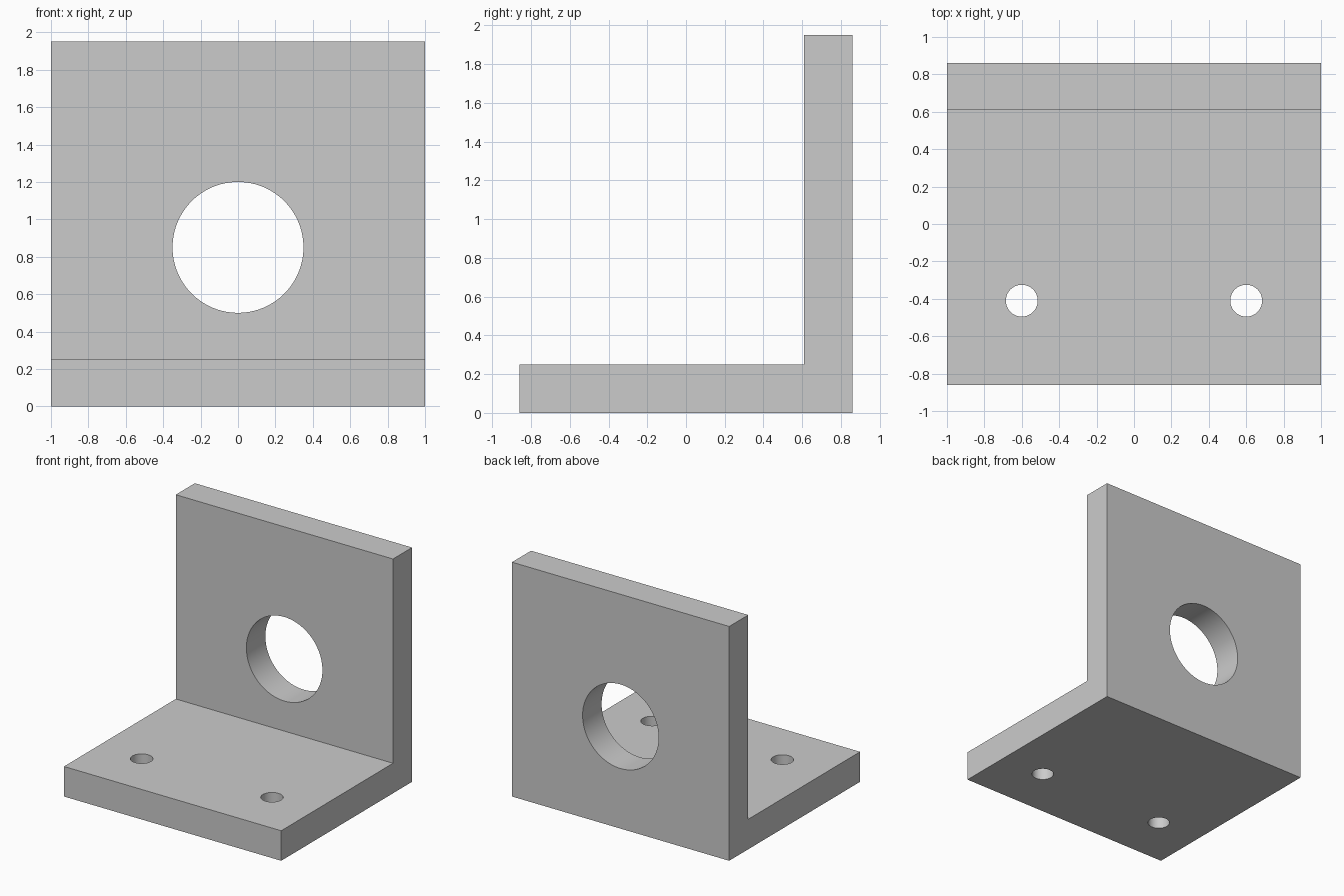
import bpy
import bmesh
from mathutils import Matrix

cube = bpy.data.objects.get("Cube")
if cube:
    bpy.data.objects.remove(cube, do_unlink=True)

HALF_WIDTH, DEPTH, HEIGHT, THICK = 1.0, 0.86, 1.95, 0.25

# Plain grey metal
metal = bpy.data.materials.new("grey metal")
metal.use_nodes = True
grey = (0.6, 0.6, 0.6, 1)
metal.diffuse_color = grey
metal.node_tree.nodes["Principled BSDF"].inputs["Base Color"].default_value = grey


def add_object(name, bm):
    bmesh.ops.recalc_face_normals(bm, faces=bm.faces)
    mesh = bpy.data.meshes.new(name)
    bm.to_mesh(mesh)
    bm.free()
    mesh.materials.append(metal)
    obj = bpy.data.objects.new(name, mesh)
    bpy.context.collection.objects.link(obj)
    return obj


def drill(target, name, radius, location, axis):
    """Cut a round through hole along the given axis."""
    bm = bmesh.new()
    turn = Matrix.Rotation(1.5707963, 4, "X") if axis == "Y" else Matrix()
    bmesh.ops.create_cone(bm, cap_ends=True, segments=96, radius1=radius,
                          radius2=radius, depth=2 * THICK,
                          matrix=Matrix.Translation(location) @ turn)
    cutter = add_object(name, bm)
    cutter.hide_render = True
    mod = target.modifiers.new(name, "BOOLEAN")
    mod.operation = "DIFFERENCE"
    mod.solver = "EXACT"
    mod.object = cutter
    bpy.context.view_layer.objects.active = target
    bpy.ops.object.modifier_apply(modifier=mod.name)
    bpy.data.objects.remove(cutter, do_unlink=True)


# L-shaped profile extruded across the width
inner = DEPTH - THICK
profile = [(-DEPTH, 0), (DEPTH, 0), (DEPTH, HEIGHT),
           (inner, HEIGHT), (inner, THICK), (-DEPTH, THICK)]
bm = bmesh.new()
face = bm.faces.new([bm.verts.new((-HALF_WIDTH, y, z)) for y, z in profile])
side = bmesh.ops.extrude_face_region(bm, geom=[face])
moved = [v for v in side["geom"] if isinstance(v, bmesh.types.BMVert)]
bmesh.ops.translate(bm, verts=moved, vec=(2 * HALF_WIDTH, 0, 0))
bracket = add_object("angle_bracket", bm)

# Large bore in the upright plate, two bolt holes in the base plate
drill(bracket, "bore_cutter", 0.35, (0, DEPTH - THICK / 2, 0.85), "Y")
for x in (-0.6, 0.6):
    drill(bracket, "bolt_hole_cutter", 0.085, (x, -0.41, THICK / 2), "Z")

# Smooth hole walls with crisp edges
bpy.ops.object.select_all(action="DESELECT")
bracket.select_set(True)
bpy.context.view_layer.objects.active = bracket
bpy.ops.object.shade_smooth_by_angle(angle=0.52)
